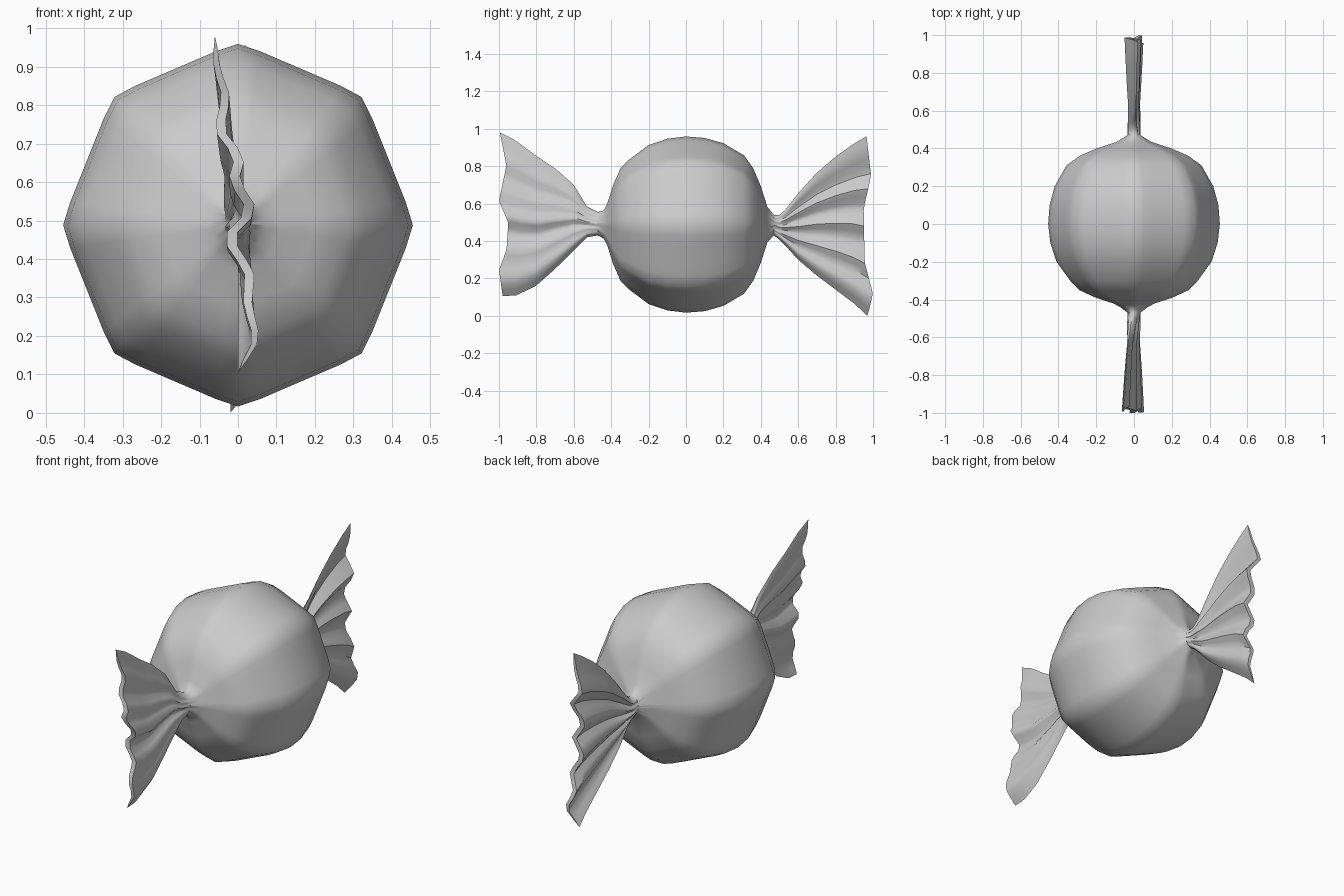
import bpy, bmesh
from math import sin, cos, pi, asin, sqrt, radians

if "Cube" in bpy.data.objects:
    bpy.data.objects.remove(bpy.data.objects["Cube"])

N = 48          # points around every ring
ZC = 0.488      # axis height


def interp(pts, x):
    """Piecewise linear lookup in a list of tuples keyed by the first value."""
    if x <= pts[0][0]:
        return pts[0][1:]
    for a, b in zip(pts, pts[1:]):
        if x <= b[0]:
            k = (x - a[0]) / (b[0] - a[0])
            return [p + (q - p) * k for p, q in zip(a[1:], b[1:])]
    return pts[-1][1:]


def body_ring(y, r):
    """Soft octagonal cross-section."""
    ring = []
    for i in range(N):
        a = 2 * pi * i / N
        f = cos(pi / 8) / cos(a % (pi / 4) - pi / 8)
        f = min(f * 1.012, 1.0)
        ring.append((r * f * 0.965 * cos(a), y, ZC + r * f * sin(a)))
    return ring


def fan_ring(side, d, outline, pleats, rim):
    """Flat pleated cross-section at distance d from the centre."""
    lo, hi = interp(outline, d)
    s = max(0.0, (d - 0.47) / 0.5)
    thick = 0.034 + (0.014 - 0.034) * min(1, s * 3)
    ring = []
    for i in range(N):
        a = 2 * pi * i / N
        u = asin(max(-1, min(1, sin(a)))) * 2 / pi
        t = (u + 1) / 2
        off = interp(pleats, t)[0] * s ** 0.6
        x = off + thick * sqrt(max(0, 1 - u * u)) * (1 if cos(a) > 0 else -1)
        y = d + (interp(rim, t)[0] - 0.97) * s ** 3
        ring.append((x, side * y, lo + (hi - lo) * t))
    return ring


# Fan outlines: distance, bottom z, top z
front_outline = [(0.47, 0.43, 0.555), (0.53, 0.42, 0.585), (0.6, 0.35, 0.70),
                 (0.7, 0.25, 0.79), (0.8, 0.16, 0.86), (0.9, 0.11, 0.94), (0.97, 0.105, 0.98)]
back_outline = [(0.47, 0.43, 0.54), (0.51, 0.40, 0.54), (0.6, 0.30, 0.655),
                (0.7, 0.215, 0.765), (0.8, 0.14, 0.85), (0.9, 0.065, 0.92), (0.97, 0.0, 0.96)]
# Fold offset in x, and rim distance, both along the height of the fan
front_pleats = [(0, 0.0), (0.1, 0.05), (0.2, 0.025), (0.3, 0.03), (0.4, -0.03), (0.48, 0.04),
                (0.57, -0.012), (0.64, 0.005), (0.72, -0.05), (0.82, -0.03), (0.9, -0.055), (1, -0.06)]
back_pleats = [(0, -0.02), (0.1, 0.045), (0.2, 0.0), (0.3, 0.04), (0.4, -0.03), (0.5, 0.025),
               (0.6, -0.035), (0.7, 0.03), (0.8, -0.045), (0.9, 0.0), (1, 0.02)]
front_rim = [(0, 0.98), (0.16, 1.0), (0.28, 0.96), (0.45, 0.95), (0.58, 1.0), (0.8, 0.96), (1, 0.995)]
back_rim = [(0, 0.97), (0.12, 1.0), (0.3, 0.955), (0.6, 0.95), (0.78, 0.99), (1, 0.965)]
stations = [0.47, 0.5, 0.53, 0.565, 0.6, 0.65, 0.7, 0.75, 0.8, 0.85, 0.9, 0.94, 0.97]

# Body profile: y, radius
profile = [(-0.44, 0.075), (-0.42, 0.115), (-0.39, 0.21), (-0.35, 0.30), (-0.30, 0.35),
           (-0.2, 0.425), (-0.1, 0.459), (0, 0.471), (0.1, 0.463), (0.2, 0.435),
           (0.31, 0.37), (0.36, 0.30), (0.4, 0.205), (0.435, 0.095)]

rings = [fan_ring(-1, d, front_outline, front_pleats, front_rim) for d in reversed(stations)]
rings += [body_ring(y, r) for y, r in profile]
rings += [fan_ring(1, d, back_outline, back_pleats, back_rim) for d in stations]

# Loft the twisted wrapper through all rings
bm = bmesh.new()
vr = [[bm.verts.new(p) for p in ring] for ring in rings]
for A, B in zip(vr, vr[1:]):
    for i in range(N):
        j = (i + 1) % N
        bm.faces.new((A[i], A[j], B[j], B[i]))
# Close the thin rims of both fans
for R in (vr[0], vr[-1]):
    for i in range(-N // 4, N // 4):
        loop = []
        for v in (R[i], R[i + 1], R[(N // 2 - i - 1) % N], R[(N // 2 - i) % N]):
            if v not in loop:
                loop.append(v)
        bm.faces.new(loop)
bmesh.ops.recalc_face_normals(bm, faces=bm.faces)
mesh = bpy.data.meshes.new("wrapped_candy")
bm.to_mesh(mesh)
bm.free()
candy = bpy.data.objects.new("wrapped_candy", mesh)
bpy.context.collection.objects.link(candy)
bpy.context.view_layer.objects.active = candy
candy.select_set(True)
bpy.ops.object.shade_smooth_by_angle(angle=radians(50))
